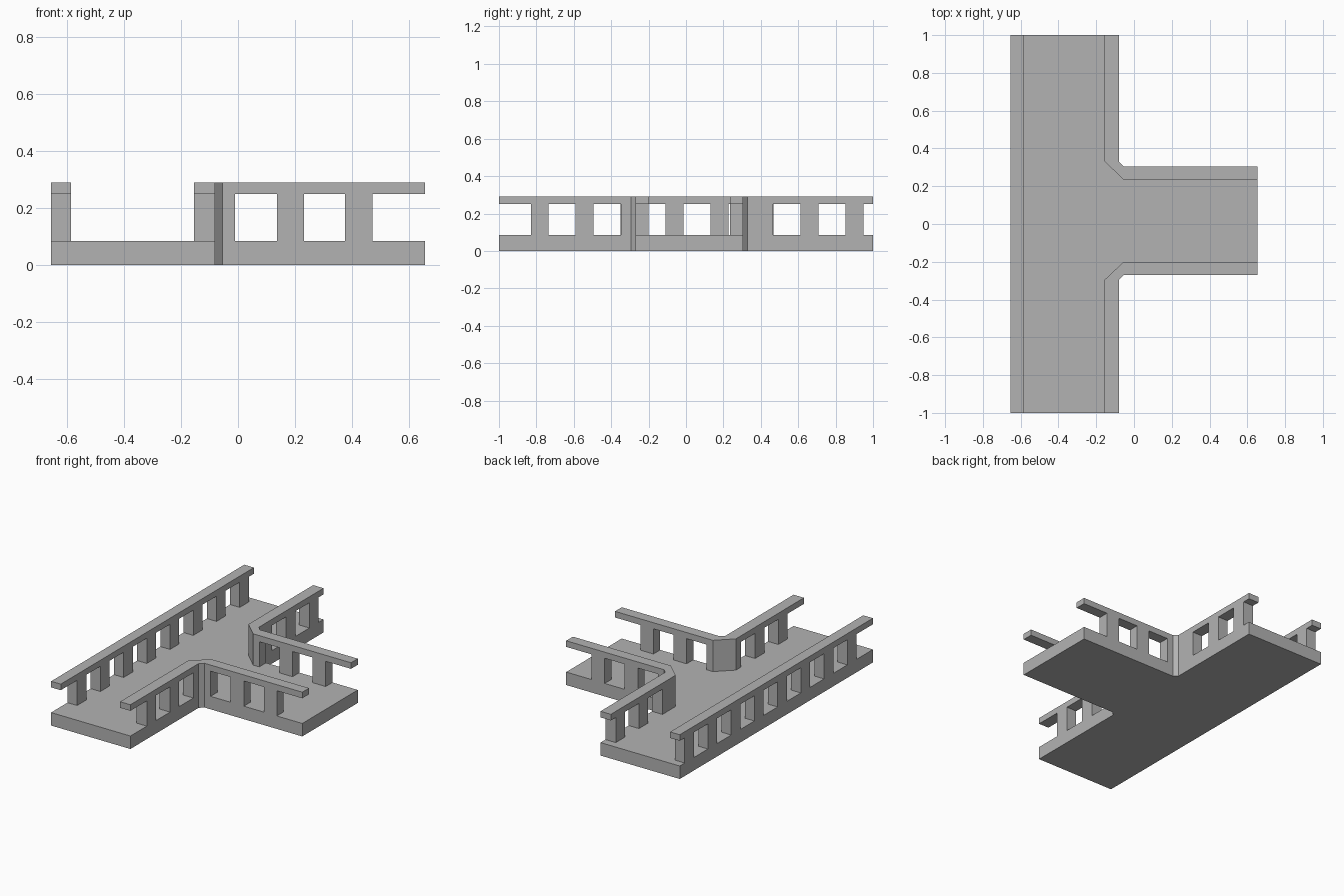
import bpy, bmesh

if "Cube" in bpy.data.objects:
    bpy.data.objects.remove(bpy.data.objects["Cube"])

DECK, RAIL, TOP = 0.085, 0.25, 0.29      # deck top, rail underside, rail top
L, R = -0.655, 0.655                     # outer left side, branch end
PITCH, POST = 0.2405, 0.095              # post spacing and post width

stone = bpy.data.materials.new("grey_stone")
stone.diffuse_color = (0.45, 0.45, 0.45, 1)
stone.use_nodes = True
stone.node_tree.nodes["Principled BSDF"].inputs["Base Color"].default_value = stone.diffuse_color


def prism(name, outline, z0, z1, caps=True):
    """Extrude a flat outline; posts need no caps as both ends are covered."""
    bm = bmesh.new()
    lo = [bm.verts.new((x, y, z0)) for x, y in outline]
    hi = [bm.verts.new((x, y, z1)) for x, y in outline]
    n = len(outline)
    for i in range(n):
        j = (i + 1) % n
        bm.faces.new((lo[i], lo[j], hi[j], hi[i]))
    if caps:
        bm.faces.new(lo[::-1])
        bm.faces.new(hi)
    area = sum(outline[i - 1][0] * outline[i][1] - outline[i][0] * outline[i - 1][1] for i in range(n))
    if area < 0:
        bmesh.ops.reverse_faces(bm, faces=bm.faces[:])
    me = bpy.data.meshes.new(name)
    bm.to_mesh(me)
    bm.free()
    me.materials.append(stone)
    ob = bpy.data.objects.new(name, me)
    bpy.context.collection.objects.link(ob)


def post(name, x0, x1, y0, y1):
    prism(name, [(x0, y0), (x1, y0), (x1, y1), (x0, y1)], DECK, RAIL, caps=False)


# T-shaped deck with chamfered inner corners
prism("deck", [(L, -1), (-0.08, -1), (-0.08, -0.295), (-0.055, -0.27), (R, -0.27),
               (R, 0.305), (-0.055, 0.305), (-0.08, 0.33), (-0.08, 1), (L, 1)], 0, DECK)

# Long straight railing
prism("long_rail", [(L, -1), (L + 0.07, -1), (L + 0.07, 1), (L, 1)], RAIL, TOP)
starts = [-0.83 + i * PITCH for i in range(8)]
for i, y in enumerate(starts):
    post(f"long_rail_post_{i}", L, L + 0.07, y, y + POST)

# Angled railings: s is the side; y levels are outer edge, inner edge, bend, solid end
for side, s, out, inn, bend, solid, ys in (
        ("front", -1, -0.27, -0.20, -0.295, -0.348, starts[:2]),
        ("back", 1, 0.305, 0.235, 0.33, 0.465, starts[6:])):
    prism(f"{side}_rail", [(-0.155, s), (-0.08, s), (-0.08, bend), (-0.055, out), (R, out),
                           (R, inn), (-0.055, inn), (-0.155, bend)], RAIL, TOP)
    # Solid corner pier below the rail
    prism(f"{side}_corner_pier", [(-0.155, solid), (-0.08, solid), (-0.08, bend), (-0.055, out),
                                  (-0.01, out), (-0.01, inn), (-0.055, inn), (-0.155, bend)],
          DECK, RAIL, caps=False)
    for i, y in enumerate(ys):
        post(f"{side}_road_post_{i}", -0.155, -0.08, y, y + POST)
    for i in range(2):
        x = 0.136 + i * 0.24
        post(f"{side}_branch_post_{i}", x, x + POST, min(out, inn), max(out, inn))
